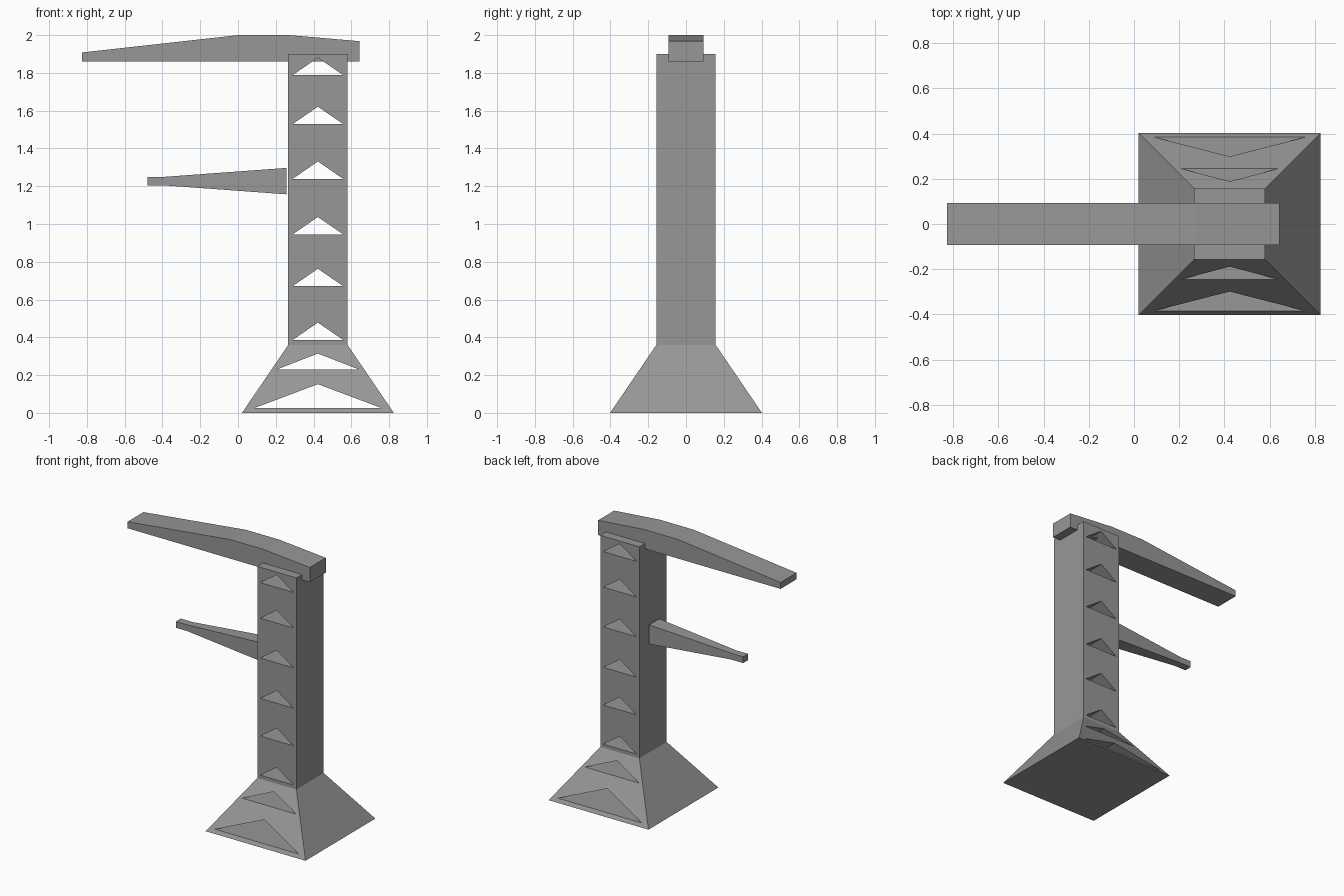
import bpy, bmesh

if "Cube" in bpy.data.objects:
    bpy.data.objects.remove(bpy.data.objects["Cube"])

CX = 0.423  # tower axis

# Dark grey shared by all parts
grey = bpy.data.materials.new("dark_grey")
grey.diffuse_color = (0.31, 0.31, 0.31, 1)
grey.use_nodes = True
grey.node_tree.nodes["Principled BSDF"].inputs["Base Color"].default_value = grey.diffuse_color


def loft(name, rings):
    """Closed solid through matching rings of points."""
    bm = bmesh.new()
    add_loft(bm, rings)
    return finish(name, bm)


def add_loft(bm, rings):
    vs = [[bm.verts.new(p) for p in r] for r in rings]
    n = len(vs[0])
    for a, b in zip(vs, vs[1:]):
        for i in range(n):
            j = (i + 1) % n
            bm.faces.new((a[i], a[j], b[j], b[i]))
    bm.faces.new(vs[0])
    bm.faces.new(vs[-1])


def finish(name, bm):
    bmesh.ops.recalc_face_normals(bm, faces=bm.faces)
    mesh = bpy.data.meshes.new(name)
    bm.to_mesh(mesh)
    bm.free()
    mesh.materials.append(grey)
    ob = bpy.data.objects.new(name, mesh)
    bpy.context.collection.objects.link(ob)
    return ob


# Tower: flared foot and square column in one solid
def square(h, z):
    return [(CX - h, -h, z), (CX + h, -h, z), (CX + h, h, z), (CX - h, h, z)]


tower = loft("tower", [square(0.402, 0), square(0.157, 0.36), square(0.157, 1.9)])

# Triangular openings: half width, base height, peak height
holes = [(0.338, 0.025, 0.152), (0.217, 0.23, 0.314)]
holes += [(0.134, z, z + 0.092) for z in (0.386, 0.671, 0.945, 1.239, 1.529, 1.788)]
bm = bmesh.new()
for w, z0, z1 in holes:
    add_loft(bm, [[(CX - w, y, z0), (CX + w, y, z0), (CX, y, z1)] for y in (-0.6, 0.6)])
cutter = finish("opening_cutter", bm)
cutter.hide_render = True

mod = tower.modifiers.new("openings", 'BOOLEAN')
mod.operation = 'DIFFERENCE'
mod.solver = 'EXACT'
mod.object = cutter
bpy.context.view_layer.objects.active = tower
bpy.ops.object.modifier_apply(modifier=mod.name)
bpy.data.objects.remove(cutter)

# Top beam: side profile extruded across y
profile = [(-0.826, 1.861), (0.643, 1.861), (0.643, 1.968), (0.27, 2.0), (0.0, 2.0), (-0.826, 1.908)]
loft("top_beam", [[(x, y, z) for x, z in profile] for y in (-0.092, 0.092)])

# Lower arm: tapered rectangular sections (x, half width, bottom, top)
sections = [(0.257, 0.058, 1.157, 1.297), (-0.385, 0.028, 1.204, 1.25), (-0.48, 0.028, 1.204, 1.25)]
loft("lower_arm", [[(x, -w, a), (x, w, a), (x, w, b), (x, -w, b)] for x, w, a, b in sections])
